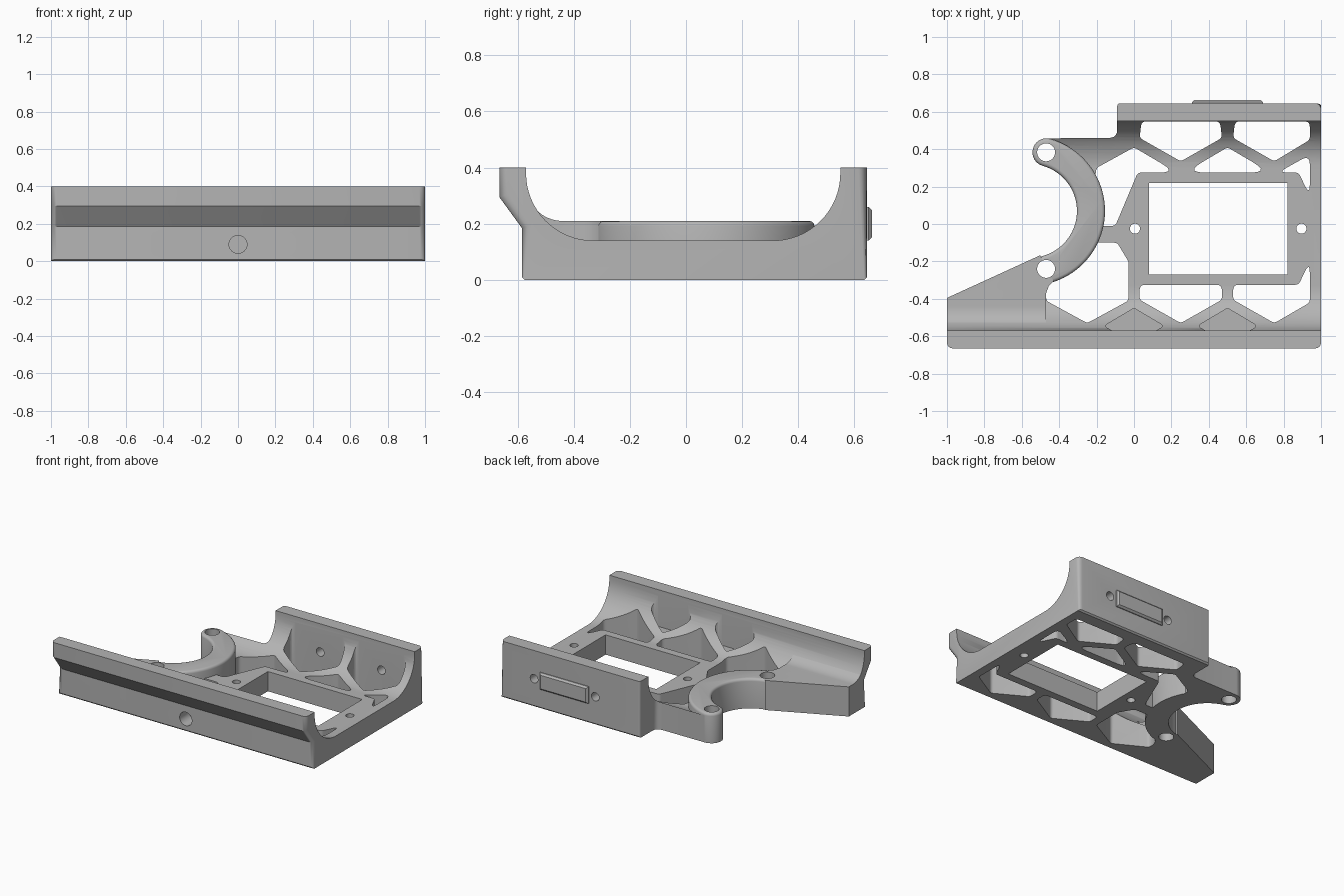
import bpy, bmesh
from math import sin, cos, tan, pi, radians
from mathutils import Vector

if "Cube" in bpy.data.objects:
    bpy.data.objects.remove(bpy.data.objects["Cube"])

grey = bpy.data.materials.new("plain grey")
grey.use_nodes = True
grey.diffuse_color = (0.46, 0.46, 0.46, 1)
for node in grey.node_tree.nodes:
    if node.type == 'BSDF_PRINCIPLED':
        node.inputs["Base Color"].default_value = grey.diffuse_color


def arc(cx, cy, r, a0, a1, n=16):
    """Points on an arc, angles in degrees."""
    angles = [radians(a0 + (a1 - a0) * i / n) for i in range(n + 1)]
    return [(cx + r * cos(a), cy + r * sin(a)) for a in angles]


def rounded(points, r=0.03, n=5):
    """Polygon with every corner rounded."""
    out = []
    for i, p in enumerate(points):
        p = Vector(p)
        a, b = Vector(points[i - 1]) - p, Vector(points[(i + 1) % len(points)]) - p
        half = max(a.angle(b) / 2, 0.05)
        d = min(r / tan(half), 0.45 * a.length, 0.45 * b.length)
        if d < 0.0005:
            out.append(p)
            continue
        s, e = p + a.normalized() * d, p + b.normalized() * d
        for k in range(n + 1):
            t = k / n
            out.append(s * (1 - t) ** 2 + p * 2 * t * (1 - t) + e * t * t)
    return out


def prism(name, points, lo, hi, axis='Z', bevel=0, pick=None, segments=4):
    """Extrude a closed outline along an axis, optionally bevelling picked edges."""
    place = {'Z': lambda u, v, w: (u, v, w),
             'X': lambda u, v, w: (w, u, v),
             'Y': lambda u, v, w: (u, w, v)}[axis]
    bm = bmesh.new()
    ends = [[bm.verts.new(place(p[0], p[1], w)) for p in points] for w in (lo, hi)]
    n = len(points)
    bm.faces.new(ends[0])
    bm.faces.new(ends[1])
    for i in range(n):
        j = (i + 1) % n
        bm.faces.new((ends[0][i], ends[0][j], ends[1][j], ends[1][i]))
    bmesh.ops.recalc_face_normals(bm, faces=bm.faces)
    if bevel:
        edges = [e for e in bm.edges if pick(e)]
        bmesh.ops.bevel(bm, geom=edges, offset=bevel, segments=segments,
                        profile=0.5, affect='EDGES', clamp_overlap=False)
    mesh = bpy.data.meshes.new(name)
    bm.to_mesh(mesh)
    bm.free()
    obj = bpy.data.objects.new(name, mesh)
    bpy.context.collection.objects.link(obj)
    return obj


def cylinder(x, y, r, lo, hi, axis='Z'):
    return prism("hole_cutter", arc(x, y, r, 0, 348.75, 31), lo, hi, axis)


def finish(obj, keep=None, cutters=()):
    """Apply booleans, then colour and shade the part."""
    jobs = ([('INTERSECT', keep)] if keep else []) + [('DIFFERENCE', c) for c in cutters]
    for op, cutter in jobs:
        cutter.hide_render = True
        mod = obj.modifiers.new("cut", 'BOOLEAN')
        mod.operation, mod.object, mod.solver = op, cutter, 'EXACT'
    bpy.context.view_layer.update()
    graph = bpy.context.evaluated_depsgraph_get()
    mesh = bpy.data.meshes.new_from_object(obj.evaluated_get(graph))
    obj.modifiers.clear()
    obj.data = mesh
    mesh.materials.clear()
    mesh.materials.append(grey)
    for face in mesh.polygons:
        face.material_index = 0
    for _, cutter in jobs:
        bpy.data.objects.remove(cutter)
    bpy.ops.object.select_all(action='DESELECT')
    bpy.context.view_layer.objects.active = obj
    obj.select_set(True)
    bpy.ops.object.shade_smooth_by_angle(angle=radians(35))


FRONT_OUTER = [(-0.665, 0.4), (-0.665, 0.295), (-0.585, 0.185), (-0.585, 0.01)]
BACK_OUTER = [(0.645, 0.01), (0.645, 0.4)]


def channel(name, floor, front_r, back_r):
    """U-shaped section with coved inner corners and rounded ends."""
    profile = (FRONT_OUTER + [(-0.575, 0), (0.635, 0)] + BACK_OUTER + [(0.55, 0.4)]
               + arc(0.55 - back_r, floor + back_r, back_r, 0, -90)
               + arc(-0.57 + front_r, floor + front_r, front_r, -90, -180) + [(-0.57, 0.4)])

    def end_edge(e):
        a, b = (v.co for v in e.verts)
        outer = all(min((Vector(p) - Vector((c.y, c.z))).length
                        for p in FRONT_OUTER + BACK_OUTER) < 1e-4 for c in (a, b))
        return outer and abs(a.x - b.x) < 1e-4 and abs(a.y - b.y) < 0.2
    return prism(name, profile, -1, 1, 'X', 0.03, end_edge)


# Shared layout of the curved arm
CX, CY, MID, HALF, SWEEP = -0.555, 0.07, 0.325, 0.075, 74.5
TIP = (-0.47, 0.383)
ROOT = (-0.47, -0.24)


def bolt_holes():
    return [cylinder(x, y, 0.048, -1, 1) for x, y in (TIP, ROOT)]


# Base tray: coved channel trimmed to the plan outline
outline = [(1.1, -0.8), (1.1, 0.8), (-0.09, 0.8)]
outline += rounded([(-0.05, 0.645), (-0.09, 0.645), (-0.09, 0.46), (-0.3, 0.46)], 0.045)[6:18]
outline += [(-0.47, 0.458)] + arc(CX, CY, MID, SWEEP, -SWEEP, 24)
outline += [(-0.501, -0.167), (-1.1, -0.441), (-1.1, -0.8)]
plan = prism("plan_trim", outline, -1, 1)

openings = [
    # front row
    [(-0.47, -0.41), (-0.25, -0.53), (-0.03, -0.41), (-0.03, -0.2), (-0.09, -0.1),
     (-0.24, -0.1), (-0.47, -0.3)],
    [(0.03, -0.325), (0.03, -0.405), (0.25, -0.53), (0.47, -0.405), (0.47, -0.325)],
    [(0.53, -0.325), (0.53, -0.405), (0.75, -0.53), (0.94, -0.42), (0.94, -0.2), (0.88, -0.325)],
    # back row
    [(0.04, 0.549), (0.03, 0.46), (0.25, 0.335), (0.47, 0.46), (0.46, 0.549)],
    [(0.54, 0.549), (0.53, 0.46), (0.75, 0.335), (0.94, 0.45), (0.94, 0.549)],
    # between the frame and the back row
    [(0, 0.41), (0.23, 0.275), (0.02, 0.275), (-0.1, -0.01), (-0.25, -0.01), (-0.2, 0.3)],
    [(0.27, 0.275), (0.5, 0.41), (0.73, 0.275)],
    [(0.77, 0.275), (0.94, 0.37), (0.94, 0.15), (0.88, 0.275)],
]
cutters = [prism("opening_cutter", rounded(p), -1, 1) for p in openings]
cutters.append(prism("window_cutter",
                     [(0.08, -0.27), (0.82, -0.27), (0.82, 0.22), (0.08, 0.22)], -1, 1))
# shallow pockets in the front cove
for x in (0, 0.5):
    pocket = [(x - 0.12, -0.569), (x - 0.16, -0.545), (x, -0.45), (x + 0.16, -0.545),
              (x + 0.12, -0.569)]
    cutters.append(prism("pocket_cutter", rounded(pocket, 0.02), 0.14, 1))
cutters += [cylinder(x, -0.025, 0.027, -1, 1) for x in (0.005, 0.895)]
cutters += [cylinder(x, 0.2, 0.03, 0.5, 0.8, 'Y') for x in (0.26, 0.74)]
cutters.append(cylinder(0, 0.09, 0.048, -0.8, -0.48, 'Y'))
finish(channel("base_tray", 0.14, 0.24, 0.24), plan, cutters + bolt_holes())

# Raised wing joining the front wall to the arm
wing_plan = prism("wing_trim", [(-1.1, -0.441), (-0.501, -0.167), ROOT, (-0.43, -0.305),
                                (-0.455, -0.33), (-0.47, -0.37), (-0.47, -0.8),
                                (-1.1, -0.8)], -1, 1)
finish(channel("side_wing", 0.21, 0.13, 0.13), wing_plan, bolt_holes())


# Curved arm with round ends and a softened top edge
def end_cap(angle, start):
    a = radians(angle)
    return arc(CX + MID * cos(a), CY + MID * sin(a), HALF, start, start + 180, 12)[1:-1]


crescent = (arc(CX, CY, MID + HALF, -SWEEP, SWEEP, 40) + end_cap(SWEEP, SWEEP)
            + arc(CX, CY, MID - HALF, SWEEP, -SWEEP, 40) + end_cap(-SWEEP, 180 - SWEEP))
arm = prism("curved_arm", crescent, 0, 0.21, 'Z', 0.018,
            lambda e: all(v.co.z > 0.2 for v in e.verts), 3)
finish(arm, None, bolt_holes())

# Raised plate on the back wall
plate = prism("back_plate", [(0.31, 0.14), (0.69, 0.14), (0.69, 0.26), (0.31, 0.26)],
              0.635, 0.663, 'Y', 0.012, lambda e: all(v.co.y > 0.65 for v in e.verts), 1)
finish(plate)
